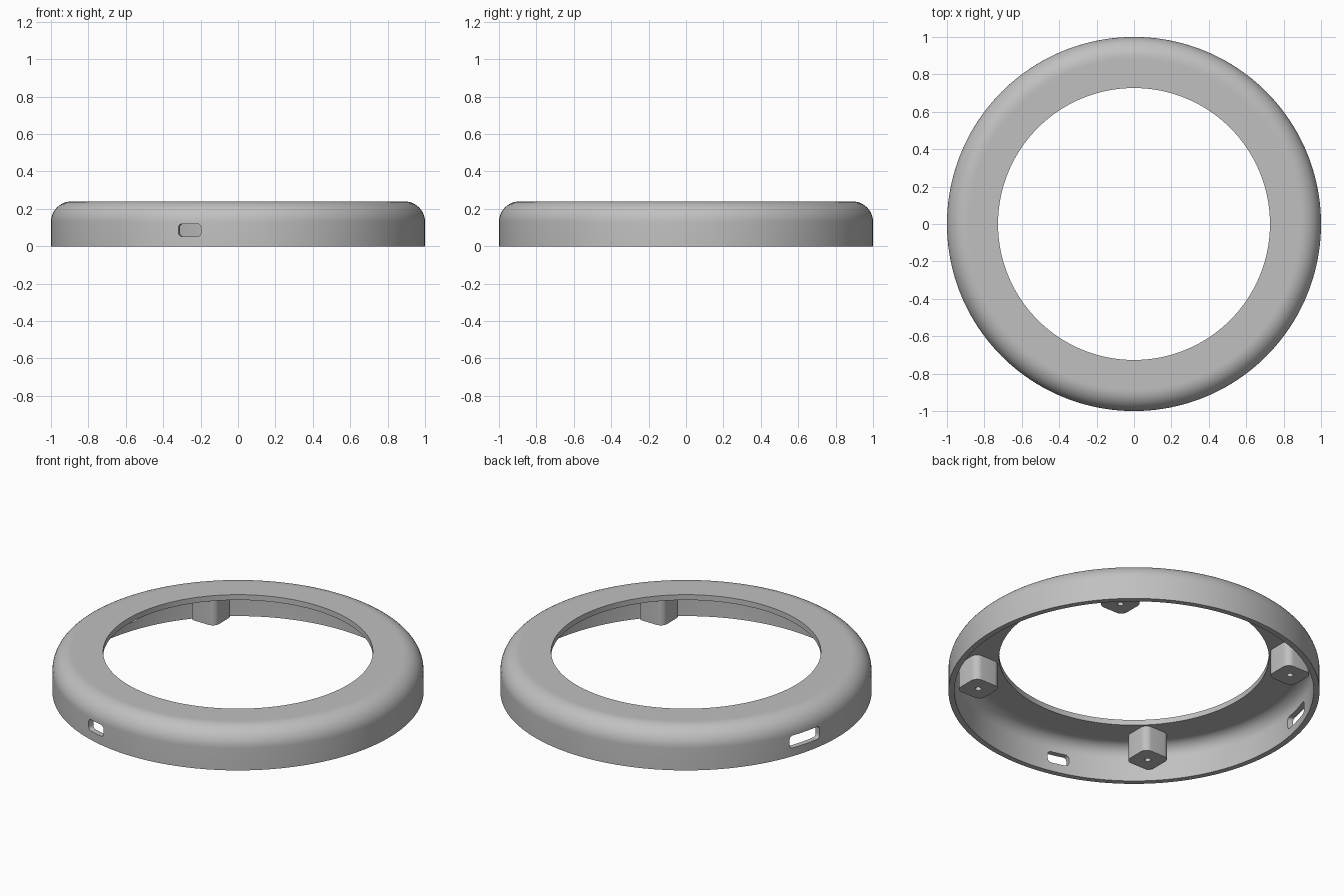
import bpy, bmesh, math
from mathutils import Matrix, Vector

cube = bpy.data.objects.get("Cube")
if cube:
    bpy.data.objects.remove(cube, do_unlink=True)

grey = bpy.data.materials.new("plain grey")
grey.use_nodes = True
colour = (0.53, 0.53, 0.53, 1)
grey.diffuse_color = colour
grey.node_tree.nodes["Principled BSDF"].inputs["Base Color"].default_value = colour

HEIGHT, WALL, FILLET, HOLE_R = 0.24, 0.032, 0.11, 0.727
STEPS = 160


def finish(name, bm):
    bmesh.ops.recalc_face_normals(bm, faces=bm.faces)
    mesh = bpy.data.meshes.new(name)
    bm.to_mesh(mesh)
    bm.free()
    mesh.materials.append(grey)
    obj = bpy.data.objects.new(name, mesh)
    bpy.context.collection.objects.link(obj)
    return obj


def activate(obj):
    bpy.ops.object.select_all(action='DESELECT')
    obj.select_set(True)
    bpy.context.view_layer.objects.active = obj


def cut(obj, cutter):
    mod = obj.modifiers.new("cut", 'BOOLEAN')
    mod.operation, mod.solver, mod.object = 'DIFFERENCE', 'EXACT', cutter
    activate(obj)
    bpy.ops.object.modifier_apply(modifier=mod.name)
    bpy.data.objects.remove(cutter, do_unlink=True)


def smooth(obj):
    activate(obj)
    bpy.ops.object.shade_smooth_by_angle(angle=math.radians(30))


def rounded_prism(name, width, depth, radius, length, matrix):
    """Rounded rectangle extruded along its local z, then placed by matrix."""
    bm = bmesh.new()
    ring = []
    for q, (sx, sy) in enumerate([(1, 1), (-1, 1), (-1, -1), (1, -1)]):
        for i in range(9):
            a = math.pi / 2 * (q + i / 8)
            ring.append(bm.verts.new((sx * (width / 2 - radius) + radius * math.cos(a),
                                      sy * (depth / 2 - radius) + radius * math.sin(a), 0)))
    face = bm.faces.new(ring)
    ext = bmesh.ops.extrude_face_region(bm, geom=[face])["geom"]
    bmesh.ops.translate(bm, vec=(0, 0, length),
                        verts=[v for v in ext if isinstance(v, bmesh.types.BMVert)])
    bmesh.ops.transform(bm, matrix=matrix, verts=bm.verts)
    return finish(name, bm)


def arc(radius):
    """Quarter round from the wall up to the top plate."""
    c, z = 1 - FILLET, HEIGHT - FILLET
    return [(c + radius * math.cos(a), z + radius * math.sin(a))
            for a in (math.pi / 2 * i / 12 for i in range(13))]


# Ring shell: revolved hollow profile with a rounded shoulder
inner = 1 - WALL
shoulder = 1 - FILLET - 0.01
profile = [(1, 0)] + arc(FILLET) + [(shoulder, HEIGHT), (HOLE_R, HEIGHT),
           (HOLE_R, HEIGHT - WALL), (shoulder, HEIGHT - WALL)]
profile += arc(FILLET - WALL)[::-1] + [(inner, 0)]
bm = bmesh.new()
loops = []
for s in range(STEPS):
    a = math.tau * s / STEPS
    loops.append([bm.verts.new((r * math.cos(a), r * math.sin(a), z)) for r, z in profile])
for s in range(STEPS):
    p, q = loops[s], loops[(s + 1) % STEPS]
    for i in range(len(profile)):
        j = (i + 1) % len(profile)
        bm.faces.new((p[i], q[i], q[j], p[j]))
shell = finish("ring_shell", bm)

# Port slots through the wall: angle, width, height
for angle, width, height in [(255, 0.125, 0.067), (165, 0.21, 0.074)]:
    place = (Matrix.Rotation(math.radians(angle), 4, 'Z')
             @ Matrix.Translation((0.9, 0, 0.086))
             @ Matrix(((0, 0, 1, 0), (1, 0, 0, 0), (0, 1, 0, 0), (0, 0, 0, 1))))
    cut(shell, rounded_prism("slot_cutter", width, height, 0.02, 0.2, place))
smooth(shell)

# Four screw posts hanging under the top plate
POST_Z, POST_R, POST_SIZE = 0.057, 0.843, 0.17
for name, angle in [("back_left", 45), ("back_right", 135),
                    ("front_right", 225), ("front_left", 315)]:
    a = math.radians(angle)
    spot = Vector((POST_R * math.cos(a), POST_R * math.sin(a), POST_Z))
    post = rounded_prism(name + "_screw_post", POST_SIZE, POST_SIZE, 0.04,
                         HEIGHT - WALL / 2 - 0.01 - POST_Z, Matrix.Translation(spot))
    # Blind screw hole
    bm = bmesh.new()
    bmesh.ops.create_cone(bm, cap_ends=True, segments=24, radius1=0.017, radius2=0.017,
                          depth=0.2, matrix=Matrix.Translation(spot))
    cut(post, finish("screw_hole_cutter", bm))
    smooth(post)
